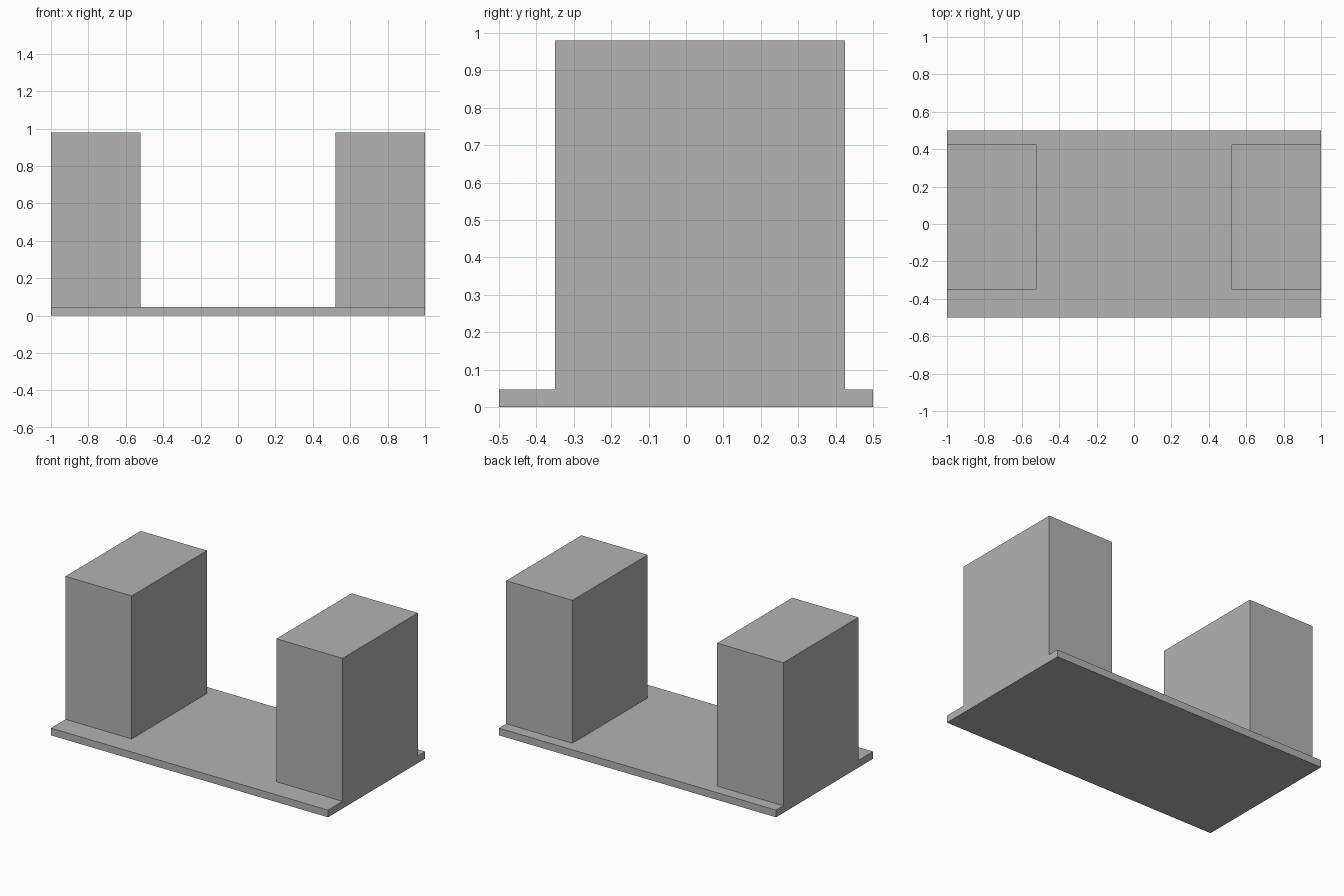
import bpy

cube = bpy.data.objects.get("Cube")
if cube:
    bpy.data.objects.remove(cube, do_unlink=True)

grey = bpy.data.materials.new("plain_grey")
grey.use_nodes = True
colour = (0.45, 0.45, 0.45, 1)
grey.diffuse_color = colour
grey.node_tree.nodes["Principled BSDF"].inputs["Base Color"].default_value = colour


def box(name, low, high):
    """Flat-faced box spanning two opposite corners."""
    centre = [(a + b) / 2 for a, b in zip(low, high)]
    bpy.ops.mesh.primitive_cube_add(size=1, location=centre)
    obj = bpy.context.object
    obj.name = name
    obj.scale = [b - a for a, b in zip(low, high)]
    bpy.ops.object.transform_apply(location=False, rotation=False, scale=True)
    obj.data.materials.append(grey)
    return obj


# Thin base slab
base_top = 0.047
box("base_slab", (-1, -0.5, 0), (1, 0.5, base_top))

# Matching towers, flush with the slab ends and set slightly to the back
inner, outer = 0.522, 1
for name, x0, x1 in (("right_tower", -outer, -inner), ("left_tower", inner, outer)):
    box(name, (x0, -0.35, base_top), (x1, 0.425, 0.98))
